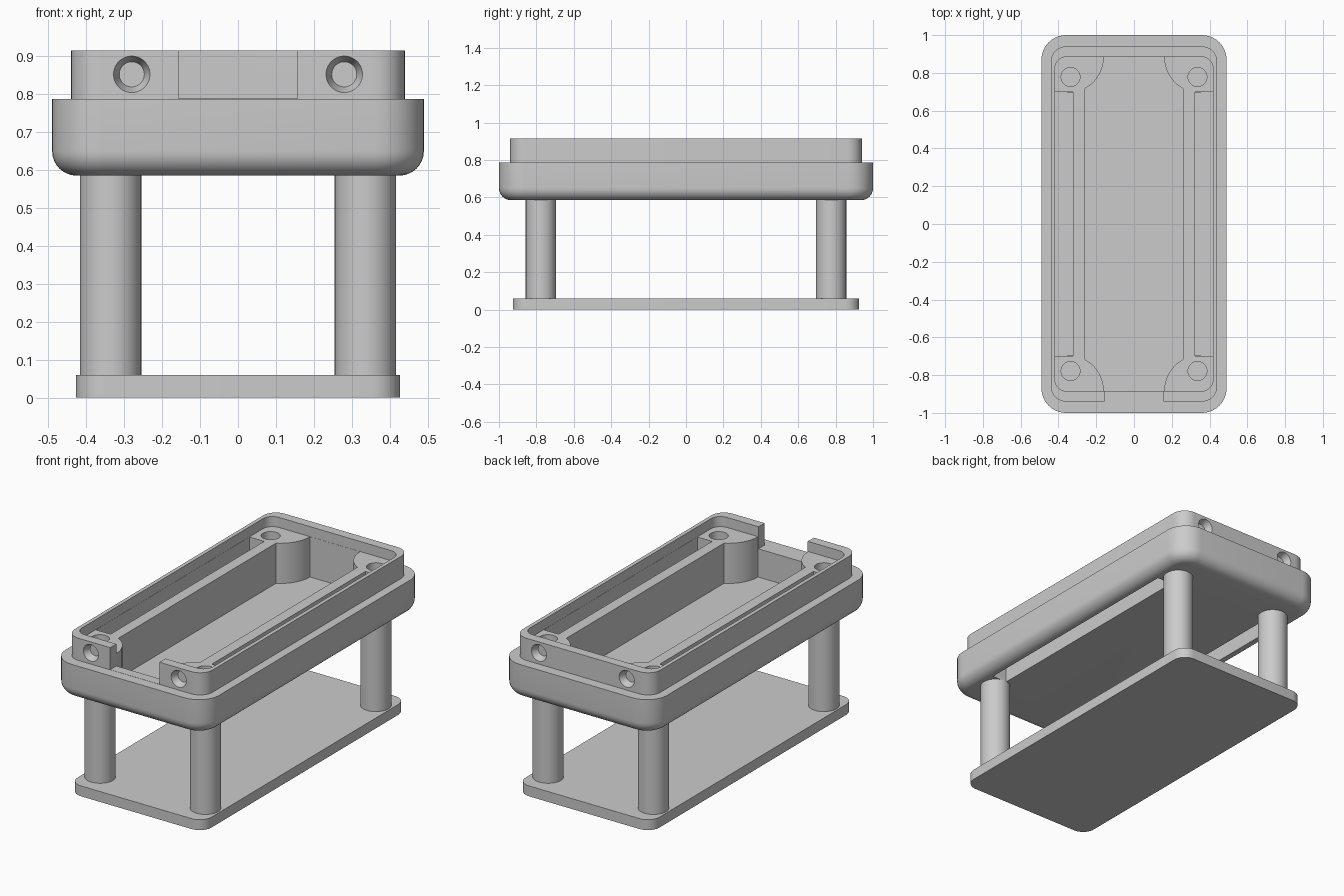
import bpy, bmesh, math
from mathutils import Matrix

if "Cube" in bpy.data.objects:
    bpy.data.objects.remove(bpy.data.objects["Cube"])

grey = bpy.data.materials.new("plain_grey")
grey.diffuse_color = (0.6, 0.6, 0.6, 1)
grey.use_nodes = True
grey.node_tree.nodes["Principled BSDF"].inputs["Base Color"].default_value = grey.diffuse_color


def make(name, bm):
    bmesh.ops.recalc_face_normals(bm, faces=bm.faces)
    me = bpy.data.meshes.new(name)
    bm.to_mesh(me)
    bm.free()
    me.materials.append(grey)
    ob = bpy.data.objects.new(name, me)
    bpy.context.collection.objects.link(ob)
    return ob


def loft(name, rings):
    """Skin a stack of equal-length outlines, given as (points, z)."""
    bm = bmesh.new()
    loops = [[bm.verts.new((x, y, z)) for x, y in pts] for pts, z in rings]
    n = len(loops[0])
    for a, b in zip(loops, loops[1:]):
        for i in range(n):
            j = (i + 1) % n
            bm.faces.new((a[i], a[j], b[j], b[i]))
    bm.faces.new(loops[0][::-1])
    bm.faces.new(loops[-1])
    return make(name, bm)


def round_rect(hx, hy, r, seg=10):
    pts = []
    for k, (sx, sy) in enumerate(((1, 1), (-1, 1), (-1, -1), (1, -1))):
        for i in range(seg + 1):
            a = math.pi / 2 * (k + i / seg)
            pts.append((sx * (hx - r) + r * math.cos(a), sy * (hy - r) + r * math.sin(a)))
    return pts


def box(name, x0, x1, y0, y1, z0, z1):
    pts = [(x0, y0), (x1, y0), (x1, y1), (x0, y1)]
    return loft(name, [(pts, z0), (pts, z1)])


def cone(name, r1, r2, depth, matrix, seg=48):
    bm = bmesh.new()
    bmesh.ops.create_cone(bm, cap_ends=True, segments=seg, radius1=r1, radius2=r2,
                          depth=depth, matrix=matrix)
    return make(name, bm)


def cut(ob, cutter):
    m = ob.modifiers.new("cut", 'BOOLEAN')
    m.operation = 'DIFFERENCE'
    m.solver = 'EXACT'
    m.object = cutter
    bpy.context.view_layer.objects.active = ob
    bpy.ops.object.modifier_apply(modifier=m.name)
    bpy.data.objects.remove(cutter)


# Tray: filleted bottom, straight side, step, narrower rim
fil, z0 = 0.065, 0.585
rings = []
for i in range(9):
    a = math.pi / 2 * i / 8
    d = fil * (1 - math.sin(a))
    rings.append((round_rect(0.49 - d, 1.0 - d, 0.13 - d), z0 + fil * (1 - math.cos(a))))
rings += [(round_rect(0.49, 1.0, 0.13), 0.787),
          (round_rect(0.44, 0.94, 0.08), 0.787),
          (round_rect(0.44, 0.94, 0.08), 0.915)]
tray = loft("tray", rings)

# Shallow upper recess inside the rim
recess = round_rect(0.418, 0.885, 0.06)
cut(tray, loft("recess_cutter", [(recess, 0.857), (recess, 1.0)]))

# Deep well, whose corners are bitten by round screw posts
quarter = []
r, cx, cy = 0.19, 0.35, 0.884
a0 = math.acos((cx - 0.26) / r)
for i in range(11):
    a = a0 * (1 - i / 10)
    quarter.append((cx - r * math.cos(a), cy - r * math.sin(a)))
well = (quarter + [(-x, y) for x, y in reversed(quarter)]
        + [(-x, -y) for x, y in quarter] + [(x, -y) for x, y in reversed(quarter)])
cut(tray, loft("well_cutter", [(well, 0.625), (well, 0.9)]))

# Long slots through the floor on both sides
for s in (-1, 1):
    xs = sorted((s * 0.323, s * 0.417))
    cut(tray, box("slot_cutter", xs[0], xs[1], -0.7, 0.7, 0.5, 0.89))

# Opening in the front of the rim
cut(tray, box("opening_cutter", -0.157, 0.157, -0.97, -0.8, 0.788, 1.0))

# Screw holes in the posts, tapered holes in the rim ends
for sx in (-1, 1):
    for sy in (-1, 1):
        cut(tray, cone("screw_hole", 0.05, 0.05, 0.3,
                       Matrix.Translation((sx * 0.336, sy * 0.778, 0.85))))
        # wide end lies just outside the rim face
        cut(tray, cone("taper_hole", 0.033, 0.0518, 0.05,
                       Matrix.Translation((sx * 0.28, sy * 0.925, 0.852))
                       @ Matrix.Rotation(-sy * math.pi / 2, 4, 'X')))

# Legs
legs = []
for sx, side in ((-1, "left"), (1, "right")):
    for sy, end in ((-1, "front"), (1, "back")):
        legs.append(cone(f"{end}_{side}_leg", 0.081, 0.081, 0.525,
                         Matrix.Translation((sx * 0.336, sy * 0.776, 0.3225))))

# Base plate
plate = round_rect(0.427, 0.926, 0.075)
base = loft("base_plate", [(plate, 0), (plate, 0.06)])

# Smooth curved faces, keep edges sharp
for ob in bpy.context.scene.objects:
    ob.select_set(True)
bpy.context.view_layer.objects.active = tray
bpy.ops.object.shade_smooth_by_angle(angle=math.radians(30))
